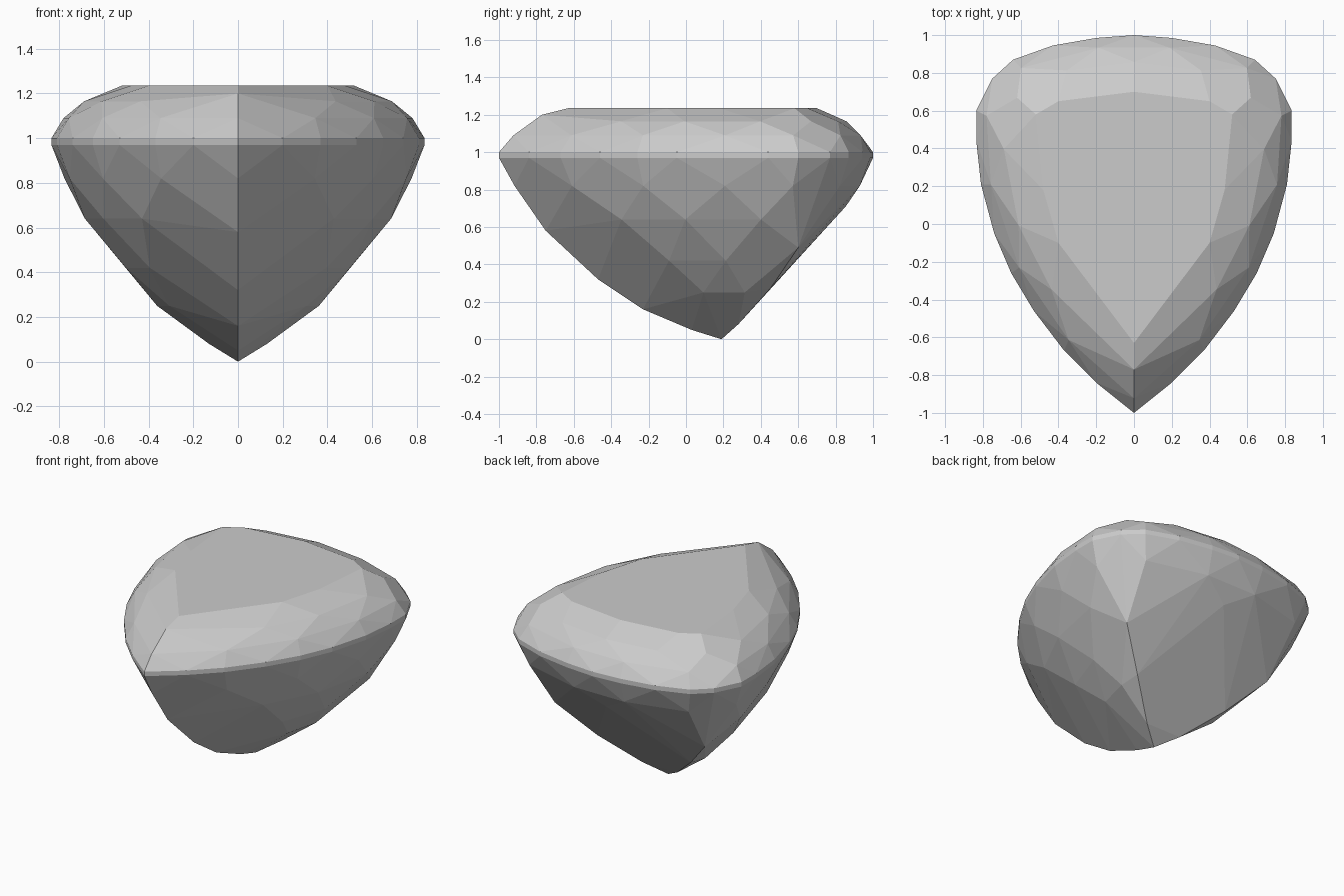
import bpy, bmesh, math
from mathutils import Vector

cube = bpy.data.objects.get("Cube")
if cube:
    bpy.data.objects.remove(cube, do_unlink=True)

# Half of the girdle outline, from the front tip round to the middle of the back
GIRDLE = [Vector(p) for p in (
    (0, -1), (.2, -.84), (.37, -.67), (.53, -.46), (.65, -.26), (.74, -.05), (.81, .21),
    (.835, .44), (.835, .6), (.75, .77), (.64, .87), (.43, .945), (.2, .985), (0, 1))]
CORNER, BACK = 9, 13
CENTRE = Vector((0, .19))
TABLE_Z = 1.235


def triangle_point(i):
    """Point i of the outline with its bulging sides pressed straight."""
    a, b = (0, CORNER) if i <= CORNER else (CORNER, BACK)
    end = GIRDLE[b] if b == CORNER else Vector((0, GIRDLE[CORNER].y))
    side = end - GIRDLE[a]
    return GIRDLE[a] + side * ((GIRDLE[i] - GIRDLE[a]).dot(side) / side.length_squared)


def row(z, scale, indices, straight=0.0):
    """Chosen outline points, shrunk towards the centre at height z."""
    result = []
    for i in indices:
        p = CENTRE + (GIRDLE[i].lerp(triangle_point(i), straight) - CENTRE) * scale
        result.append((p.x, p.y, z))
    return result


everything = range(len(GIRDLE))
points = row(1, 1, everything) + row(.97, 1, everything)

# Crown: two staggered facet rows and the flat table
points += row(1.09, .935, (0, 2, 4, 6, 8, 10, 12))
points += row(1.165, .825, (1, 3, 5, 7, 9, 11, 13))
points += row(1.2, .807, (0,))
points += [(x, y, TABLE_Z) for x, y in (
    (0, -.63), (.4, -.1), (.48, .18), (.52, .58), (.4, .65), (0, .7))]

# Pavilion: staggered facet rows that narrow to the culet
points += row(.82, .93, (0, 2, 4, 6, 8, 10, 12))
points += row(.64, .83, (3, 5, 7), .05)
points += row(.71, .82, (13,)) + row(.58, .72, (11,), .2)
points += row(.42, .65, (4, 6), .15)
points += row(.25, .46, (5, 7), .25)
points += [(0, y, z) for y, z in ((-.75, .58), (-.47, .32), (-.23, .16), (.03, .05))]
points += [(.56, .6, .49), (.35, .45, .27), (.13, .28, .08), (0, .19, 0)]

# Mirror the half and wrap it in facets
bm = bmesh.new()
for x, y, z in points:
    for sx in ((x, -x) if x > 0 else (x,)):
        bm.verts.new((sx, y, z))
hull = bmesh.ops.convex_hull(bm, input=bm.verts)
loose = {g for g in hull["geom_interior"] + hull["geom_unused"]
         if isinstance(g, bmesh.types.BMVert)}
bmesh.ops.delete(bm, geom=list(loose), context='VERTS')
bmesh.ops.dissolve_limit(bm, angle_limit=math.radians(2.5),
                         verts=bm.verts, edges=bm.edges)
bmesh.ops.recalc_face_normals(bm, faces=bm.faces)
mesh = bpy.data.meshes.new("cut_gem")
bm.to_mesh(mesh)
bm.free()

gem = bpy.data.objects.new("cut_gem", mesh)
bpy.context.collection.objects.link(gem)

# One pale grey material
colour = (.6, .6, .6, 1)
grey = bpy.data.materials.new("pale_grey")
grey.use_nodes = True
grey.diffuse_color = colour
grey.node_tree.nodes["Principled BSDF"].inputs["Base Color"].default_value = colour
mesh.materials.append(grey)
